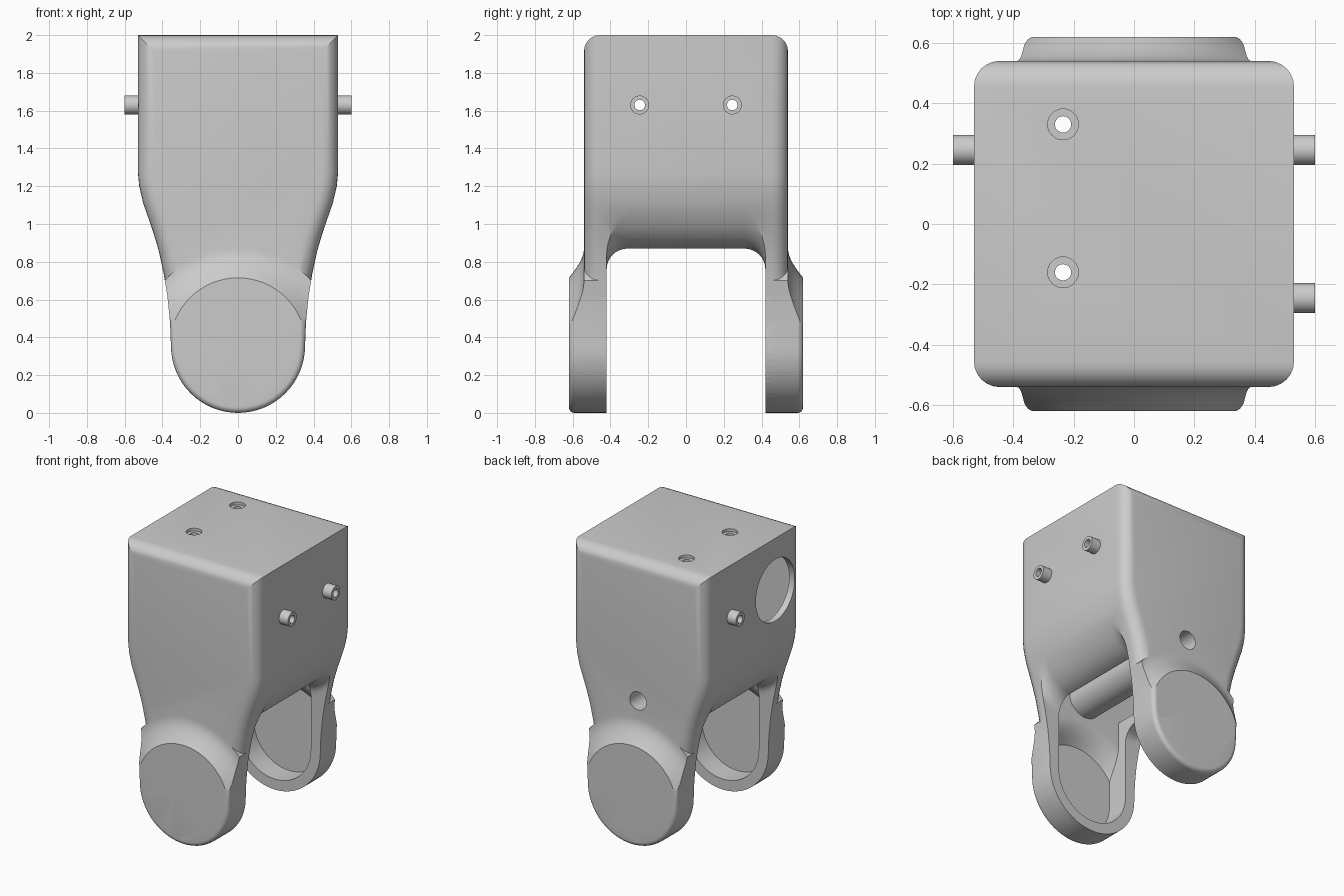
import bpy, bmesh, math
from mathutils import Vector

if "Cube" in bpy.data.objects:
    bpy.data.objects.remove(bpy.data.objects["Cube"])

AXIS_Z = 0.355            # height of the pivot axis in the legs
PI = math.pi


def loft(name, rings):
    """Closed solid through equally sized rings of points."""
    bm = bmesh.new()
    rows = [[bm.verts.new(p) for p in ring] for ring in rings]
    n = len(rows[0])
    for a, b in zip(rows, rows[1:]):
        for i in range(n):
            j = (i + 1) % n
            bm.faces.new((a[i], a[j], b[j], b[i]))
    bm.faces.new(rows[0][::-1])
    bm.faces.new(rows[-1])
    bmesh.ops.recalc_face_normals(bm, faces=bm.faces)
    me = bpy.data.meshes.new(name)
    bm.to_mesh(me)
    bm.free()
    ob = bpy.data.objects.new(name, me)
    bpy.context.collection.objects.link(ob)
    return ob


def inset(pts, d):
    """Inset a clockwise or counter-clockwise xz outline by d."""
    n = len(pts)
    area = sum(pts[i][0] * pts[(i + 1) % n][1] - pts[(i + 1) % n][0] * pts[i][1] for i in range(n))
    s = 1 if area > 0 else -1
    out = []
    for i in range(n):
        p, q, r = (Vector(pts[k % n]) for k in (i - 1, i, i + 1))
        e, f = (q - p).normalized(), (r - q).normalized()
        n1, n2 = Vector((-e.y, e.x)) * s, Vector((-f.y, f.x)) * s
        m = (n1 + n2) / (1 + n1.dot(n2))
        out.append(tuple(q + m * d))
    return out


def prism(name, pts, half, r=0.0, steps=6):
    """Extrude an xz outline along y with rounded rims of radius r."""
    levels = [(half, 0.0)]
    if r:
        levels = [(half - r + r * math.sin(a), r * (1 - math.cos(a)))
                  for a in (PI / 2 * k / steps for k in range(steps + 1))]
    levels = [(-y, d) for y, d in reversed(levels)] + levels
    return loft(name, [[(x, y, z) for x, z in (inset(pts, d) if d else pts)] for y, d in levels])


def mirrored(right):
    """Right half outline listed top to bottom becomes a full outline."""
    return right + [(-x, z) for x, z in reversed(right) if x > 1e-6]


def half_arc(r, n=16):
    return [(r * math.cos(a), AXIS_Z - r * math.sin(a))
            for a in (PI / 2 * k / n for k in range(n))] + [(0, AXIS_Z - r)]


def flare(name, sign, r0, r1, y0, y1, y2):
    """Boss with a flat face of radius r0 at y0, sweeping out to r1 at y1."""
    prof = [(r0 + (r1 - r0) * t, y0 + (y1 - y0) * math.sin(t * PI / 2))
            for t in (k / 8 for k in range(9))] + [(r1, y2)]
    return loft(name, [[(r * math.cos(2 * PI * k / 64), sign * y, AXIS_Z + r * math.sin(2 * PI * k / 64))
                        for k in range(64)] for r, y in prof])


def rod(name, r, a, b, n=32):
    """Cylinder between two points."""
    a, b = Vector(a), Vector(b)
    q = (b - a).to_track_quat('Z', 'Y')
    ring = [q @ Vector((r * math.cos(2 * PI * k / n), r * math.sin(2 * PI * k / n), 0)) for k in range(n)]
    return loft(name, [[c + v for v in ring] for c in (a, b)])


def combine(ob, other, op):
    m = ob.modifiers.new("bool", 'BOOLEAN')
    m.operation, m.object, m.solver = op, other, 'EXACT'
    bpy.context.view_layer.objects.active = ob
    bpy.ops.object.modifier_apply(modifier=m.name)
    bpy.data.objects.remove(other)


# Outer block tapering into rounded legs
outline = mirrored([(.53, 2), (.53, 1.27), (.523, 1.2), (.502, 1.11), (.474, 1.03), (.447, .95), (.42, .86),
                    (.394, .74), (.374, .62), (.36, .48)] + half_arc(.355))
shell = prism("bracket_shell", outline, .54, .085)

# Round bosses on the outside of both legs
for s in (-1, 1):
    boss = flare("leg_boss", s, .36, .52, .62, .54, .3)
    combine(boss, prism("boss_limit", outline, .62, .03), 'INTERSECT')
    combine(shell, boss, 'UNION')

# Gap between the legs, its ceiling rising to the sides
ceiling = [(.28, .87), (.32, .878), (.36, .9), (.40, .93), (.44, .98), (.48, 1.05), (.51, 1.13), (.53, 1.21), (.56, 1.26)]
rings = []
for x, h in [(-x, h) for x, h in reversed(ceiling)] + ceiling:
    arc = [(.31 + .11 * math.cos(a), h - .11 + .11 * math.sin(a)) for a in (PI / 2 * k / 8 for k in range(9))]
    side = [(.42, -.1)] + arc
    rings.append([(x, y, z) for y, z in side] + [(x, -y, z) for y, z in reversed(side)])
combine(shell, loft("leg_gap", rings), 'DIFFERENCE')

# Hollow inside of the block
hollow = mirrored([(.485, 1.955), (.485, 1.27), (.455, 1.14), (.40, 1.03), (.33, .96), (.26, .93)])
combine(shell, prism("hollow", hollow, .495), 'DIFFERENCE')

# Slot through the floor running down into both leg pockets
slot = mirrored([(.28, 1.1)] + half_arc(.28))
combine(shell, prism("slot", slot, .49), 'DIFFERENCE')
for s in (-1, 1):
    pocket = flare("leg_pocket", s, .335, .49, .58, .49, .43)
    combine(pocket, prism("pocket_limit", slot, .65), 'INTERSECT')
    combine(shell, pocket, 'DIFFERENCE')

# Cross tube with a bore opening at the back
combine(shell, rod("cross_tube", .125, (0, -.51, 1), (0, .51, 1), 48), 'UNION')
combine(shell, rod("tube_bore", .065, (0, -.45, 1), (0, .7, 1)), 'DIFFERENCE')

# Side pegs with bores: two on the right, one on the left
for s, y in ((1, -.245), (1, .245), (-1, .245)):
    combine(shell, rod("peg", .05, (s * .465, y, 1.63), (s * .6, y, 1.63)), 'UNION')
    combine(shell, rod("peg_bore", .028, (s * .4, y, 1.63), (s * .7, y, 1.63), 24), 'DIFFERENCE')

# Large round opening on the left
combine(shell, rod("side_opening", .22, (-.7, -.25, 1.63), (-.4, -.25, 1.63), 64), 'DIFFERENCE')

# Counterbored holes in the top
for y in (-.16, .33):
    combine(shell, rod("screw_head", .051, (-.235, y, 1.98), (-.235, y, 2.1)), 'DIFFERENCE')
    combine(shell, rod("screw_hole", .027, (-.235, y, 1.9), (-.235, y, 2.1), 24), 'DIFFERENCE')

# Smooth shading with crisp edges
bpy.ops.object.select_all(action='DESELECT')
shell.select_set(True)
bpy.context.view_layer.objects.active = shell
bpy.ops.object.shade_smooth_by_angle(angle=math.radians(30))
